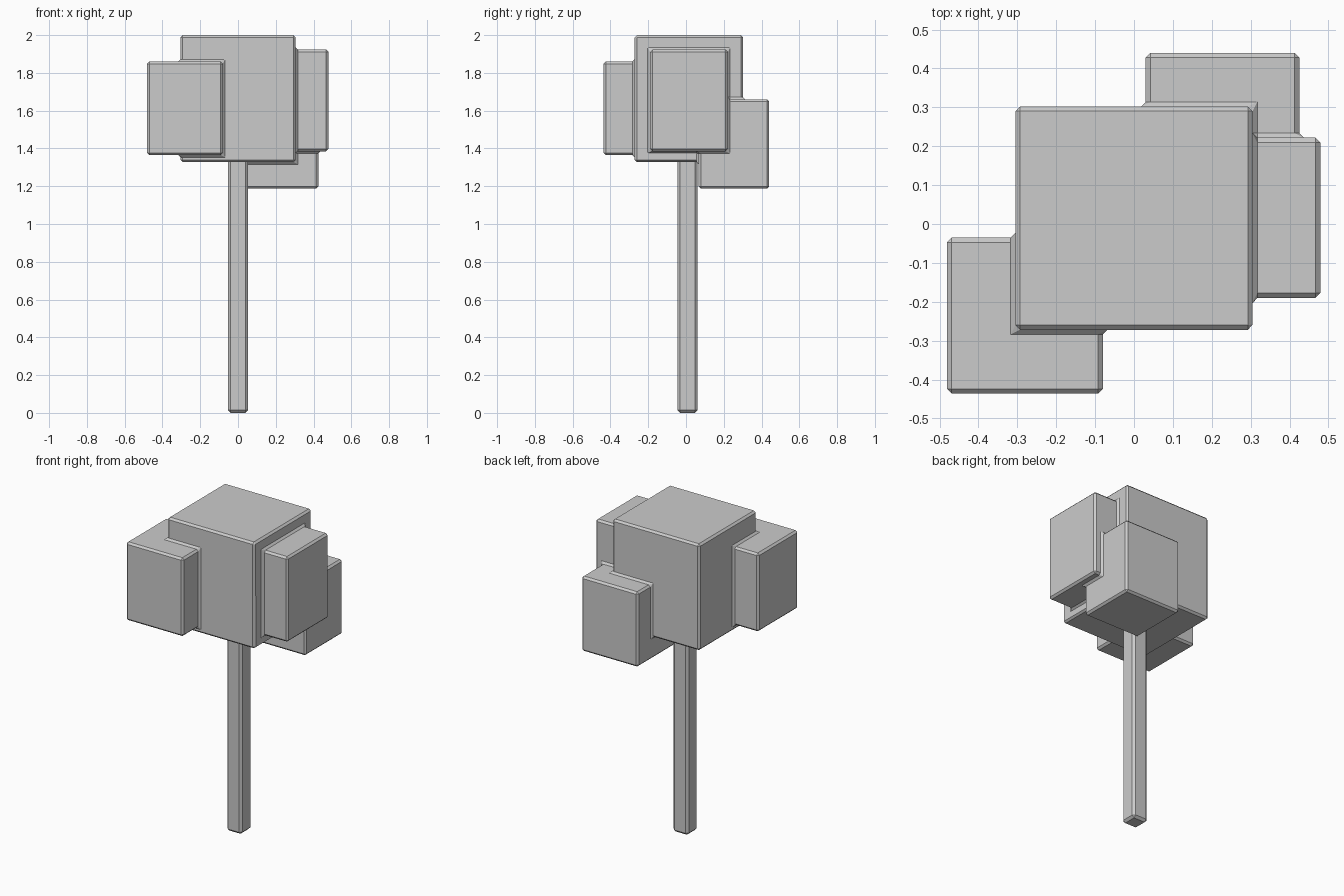
import bpy

cube = bpy.data.objects.get("Cube")
if cube:
    bpy.data.objects.remove(cube, do_unlink=True)

# One plain grey for the whole tree
grey = bpy.data.materials.new("plain grey")
grey.use_nodes = True
colour = (0.6, 0.6, 0.6, 1)
grey.diffuse_color = colour
grey.node_tree.nodes["Principled BSDF"].inputs["Base Color"].default_value = colour


def box(name, low, high):
    """Axis-aligned block between two corners."""
    size = [b - a for a, b in zip(low, high)]
    centre = [(a + b) / 2 for a, b in zip(low, high)]
    bpy.ops.mesh.primitive_cube_add(size=1, location=centre)
    obj = bpy.context.object
    obj.name = name
    obj.scale = size
    bpy.ops.object.transform_apply(location=True, rotation=False, scale=True)
    obj.data.materials.append(grey)
    return obj


def chamfer(obj, width):
    mod = obj.modifiers.new("chamfer", "BEVEL")
    mod.width = width
    mod.segments = 1
    mod.limit_method = "ANGLE"


# Trunk
trunk = box("trunk", (-0.053, -0.045, 0), (0.053, 0.061, 1.36))
chamfer(trunk, 0.014)

# Foliage: a large block fused with three smaller clumps
foliage = box("foliage", (-0.305, -0.272, 1.328), (0.305, 0.302, 2.0))
clumps = [
    box("front_right_clump", (-0.481, -0.436, 1.365), (-0.08, -0.035, 1.86)),
    box("left_clump", (0.08, -0.19, 1.385), (0.479, 0.222, 1.923)),
    box("back_left_clump", (0.03, 0.067, 1.187), (0.425, 0.44, 1.66)),
]
for clump in clumps:
    union = foliage.modifiers.new("join " + clump.name, "BOOLEAN")
    union.operation = "UNION"
    union.solver = "EXACT"
    union.object = clump
    clump.hide_render = True
    clump.hide_viewport = True
chamfer(foliage, 0.012)
